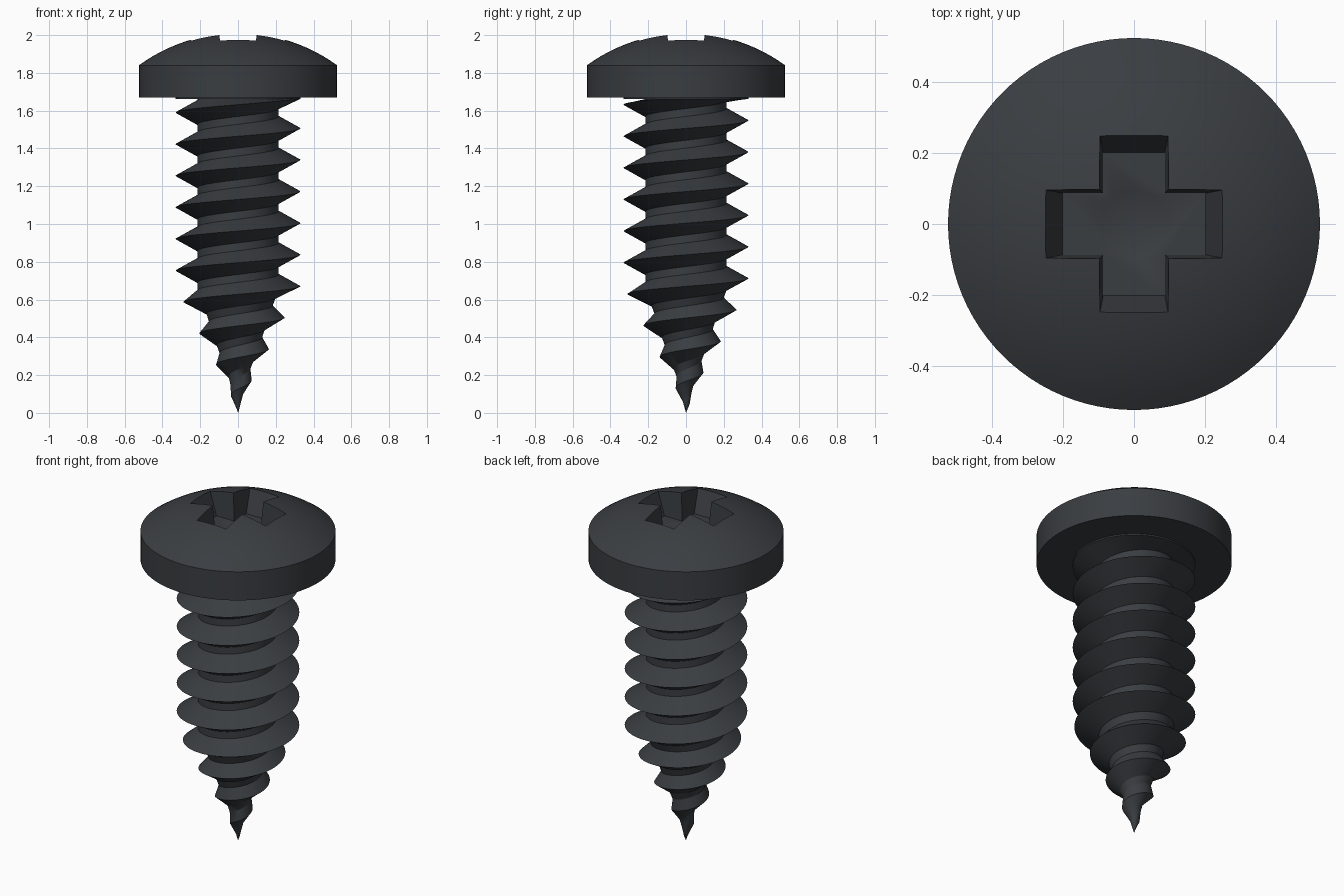
import bpy, bmesh, math

if "Cube" in bpy.data.objects:
    bpy.data.objects.remove(bpy.data.objects["Cube"])

mat = bpy.data.materials.new("dark_steel")
mat.diffuse_color = (0.042, 0.047, 0.053, 1)
mat.use_nodes = True
mat.node_tree.nodes["Principled BSDF"].inputs["Base Color"].default_value = mat.diffuse_color


def make(name, bm):
    bmesh.ops.remove_doubles(bm, verts=bm.verts, dist=1e-5)
    bmesh.ops.dissolve_degenerate(bm, edges=bm.edges, dist=1e-5)
    bmesh.ops.recalc_face_normals(bm, faces=bm.faces)
    me = bpy.data.meshes.new(name)
    bm.to_mesh(me)
    bm.free()
    ob = bpy.data.objects.new(name, me)
    bpy.context.collection.objects.link(ob)
    me.materials.append(mat)
    return ob


def activate(ob):
    bpy.ops.object.select_all(action='DESELECT')
    ob.select_set(True)
    bpy.context.view_layer.objects.active = ob


def smooth(ob):
    activate(ob)
    bpy.ops.object.shade_smooth_by_angle(angle=math.radians(30))


def lathe(name, profile, n=96):
    bm = bmesh.new()
    rings = [[bm.verts.new((r * math.cos(2 * math.pi * i / n),
                            r * math.sin(2 * math.pi * i / n), z))
              for i in range(n)] if r > 0 else [bm.verts.new((0, 0, z))]
             for r, z in profile]
    for a, b in zip(rings, rings[1:]):
        for i in range(n):
            loop = [a[i % len(a)], a[(i + 1) % n % len(a)],
                    b[(i + 1) % n % len(b)], b[i % len(b)]]
            bm.faces.new(list(dict.fromkeys(loop)))
    return make(name, bm)


def lerp(table, z):
    for (z0, r0), (z1, r1) in zip(table, table[1:]):
        if z <= z1:
            return r0 + (r1 - r0) * (z - z0) / (z1 - z0)
    return table[-1][1]


# Pan head: straight rim with a shallow spherical dome
R, RIM, APEX = 0.525, 1.84, 2.011
sag = APEX - RIM
sphere = (R * R + sag * sag) / (2 * sag)
a_max = math.asin(R / sphere)
dome = [(sphere * math.sin(a_max * k / 12),
         APEX - sphere + sphere * math.cos(a_max * k / 12)) for k in range(12, 0, -1)]
head = lathe("head", [(0, 1.67), (R, 1.67)] + dome + [(0, APEX)])

# Cross recess cutter, tapered towards its floor
bm = bmesh.new()
loops = []
for z, arm, w in ((1.84, 0.202, 0.087), (2.06, 0.281, 0.102)):
    pts = []
    for q in range(4):
        c, s = round(math.cos(q * math.pi / 2)), round(math.sin(q * math.pi / 2))
        pts += [(x * c - y * s, x * s + y * c, z) for x, y in ((arm, -w), (arm, w), (w, w))]
    loops.append([bm.verts.new(p) for p in pts])
for i in range(12):
    j = (i + 1) % 12
    bm.faces.new((loops[0][i], loops[0][j], loops[1][j], loops[1][i]))
bm.faces.new(loops[0])
bm.faces.new(loops[1])
cross = make("cross_cutter", bm)

# Conical pit cutter in the recess floor
pit = lathe("pit_cutter", [(0, 1.79), (0.105, 1.845), (0, 1.845)], 48)

for cutter in (cross, pit):
    cutter.hide_render = True
    activate(head)
    mod = head.modifiers.new("cut", 'BOOLEAN')
    mod.operation = 'DIFFERENCE'
    mod.solver = 'EXACT'
    mod.object = cutter
    bpy.ops.object.modifier_apply(modifier=mod.name)
    bpy.data.objects.remove(cutter)
smooth(head)

# Collar where the thread runs out under the head
TOP = 1.662
smooth(lathe("collar", [(0, TOP), (0.33, TOP), (0.33, 1.68), (0, 1.68)]))

# Threaded shank: one helical grid, three profile rows per turn
N, PITCH, TURNS = 96, 0.1673, 13
BASE = 0.67 - 5 * PITCH
OFFSETS = (0, 0.063, PITCH - 0.063)
CREST = [(0, 0), (0.06, 0.025), (0.13, 0.055), (0.2, 0.085), (0.34, 0.165),
         (0.51, 0.25), (0.67, 0.33)]
ROOT = [(0, 0), (0.05, 0.014), (0.12, 0.033), (0.2, 0.052), (0.3, 0.092),
        (0.42, 0.135), (0.52, 0.165), (0.65, 0.215)]
bm = bmesh.new()
grid = []
for i in range(N + 1):
    ang = 2 * math.pi * i / N
    col = []
    for k in range(TURNS * 3):
        z = BASE + PITCH * (i / N + k // 3) + OFFSETS[k % 3]
        z = min(max(z, 0), TOP)
        r = lerp(ROOT if k % 3 else CREST, z)
        col.append(bm.verts.new((r * math.cos(ang), r * math.sin(ang), z)))
    grid.append(col)
for a, b in zip(grid, grid[1:]):
    for k in range(TURNS * 3 - 1):
        quad = (a[k], b[k], b[k + 1], a[k + 1])
        zs = [v.co.z for v in quad]
        if max(zs) > 1e-6 and min(zs) < TOP - 1e-6:
            bm.faces.new(quad)
bmesh.ops.delete(bm, geom=[v for v in bm.verts if not v.link_faces], context='VERTS')
smooth(make("threaded_shank", bm))
